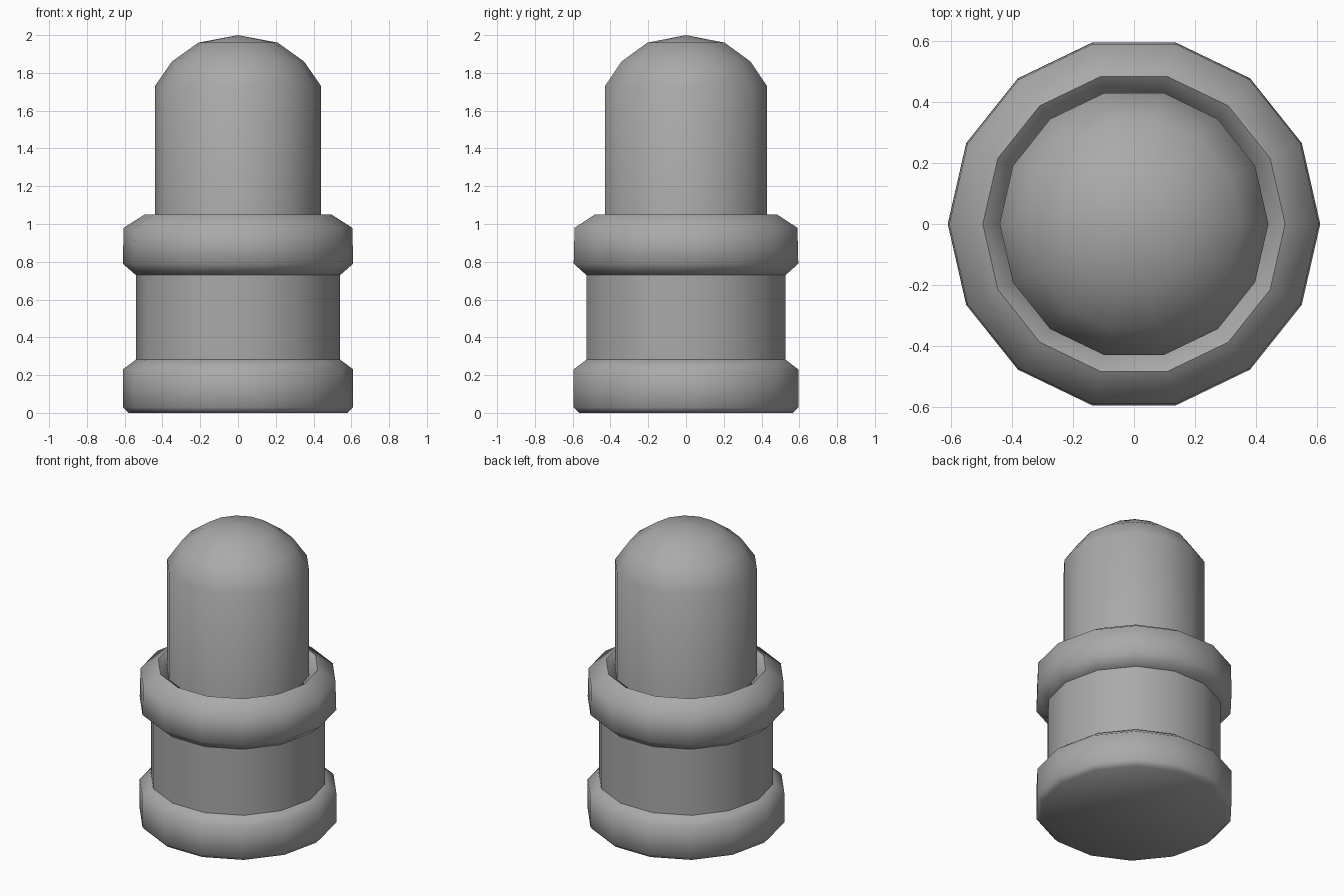
import bpy, bmesh, math

if "Cube" in bpy.data.objects:
    bpy.data.objects.remove(bpy.data.objects["Cube"], do_unlink=True)

SIDES = 14

grey = bpy.data.materials.new("plain grey")
grey.use_nodes = True
grey.diffuse_color = (0.4, 0.4, 0.4, 1)
grey.node_tree.nodes["Principled BSDF"].inputs["Base Color"].default_value = grey.diffuse_color


def lathe(name, profile, closed=False):
    """Spin (radius, height) points about z into a smooth 14-sided part."""
    bm = bmesh.new()
    rings = []
    for r, z in profile:
        if r == 0:
            rings.append([bm.verts.new((0, 0, z))] * SIDES)
        else:
            angles = [math.tau * i / SIDES for i in range(SIDES)]
            rings.append([bm.verts.new((r * math.cos(a), r * math.sin(a), z)) for a in angles])
    pairs = list(zip(rings, rings[1:]))
    if closed:
        pairs.append((rings[-1], rings[0]))
    for low, high in pairs:
        for i in range(SIDES):
            j = (i + 1) % SIDES
            corners = dict.fromkeys((low[i], low[j], high[j], high[i]))
            bm.faces.new(list(corners))
    bmesh.ops.recalc_face_normals(bm, faces=bm.faces)
    mesh = bpy.data.meshes.new(name)
    bm.to_mesh(mesh)
    bm.free()
    mesh.materials.append(grey)
    obj = bpy.data.objects.new(name, mesh)
    bpy.context.collection.objects.link(obj)
    bpy.ops.object.select_all(action="DESELECT")
    obj.select_set(True)
    bpy.context.view_layer.objects.active = obj
    bpy.ops.object.shade_smooth_by_angle(angle=math.radians(65))
    return obj


# Foot with a small lower bevel and a sloped shoulder
lathe("base_collar", [(0, 0), (0.58, 0), (0.61, 0.03), (0.61, 0.23), (0.53, 0.29), (0, 0.29)])

# Straight lower body
lathe("lower_body", [(0, 0.26), (0.54, 0.26), (0.54, 0.76), (0, 0.76)])

# Rounded ring around the waist, dipping towards the upper body
lathe("upper_collar", [(0.53, 0.72), (0.61, 0.79), (0.605, 0.98), (0.495, 1.05),
                       (0.42, 0.99), (0.42, 0.74)], closed=True)

# Upper cylinder with its domed end
lathe("domed_top", [(0, 0.74), (0.44, 0.74), (0.44, 1.73), (0.35, 1.86), (0.21, 1.96), (0, 2)])
